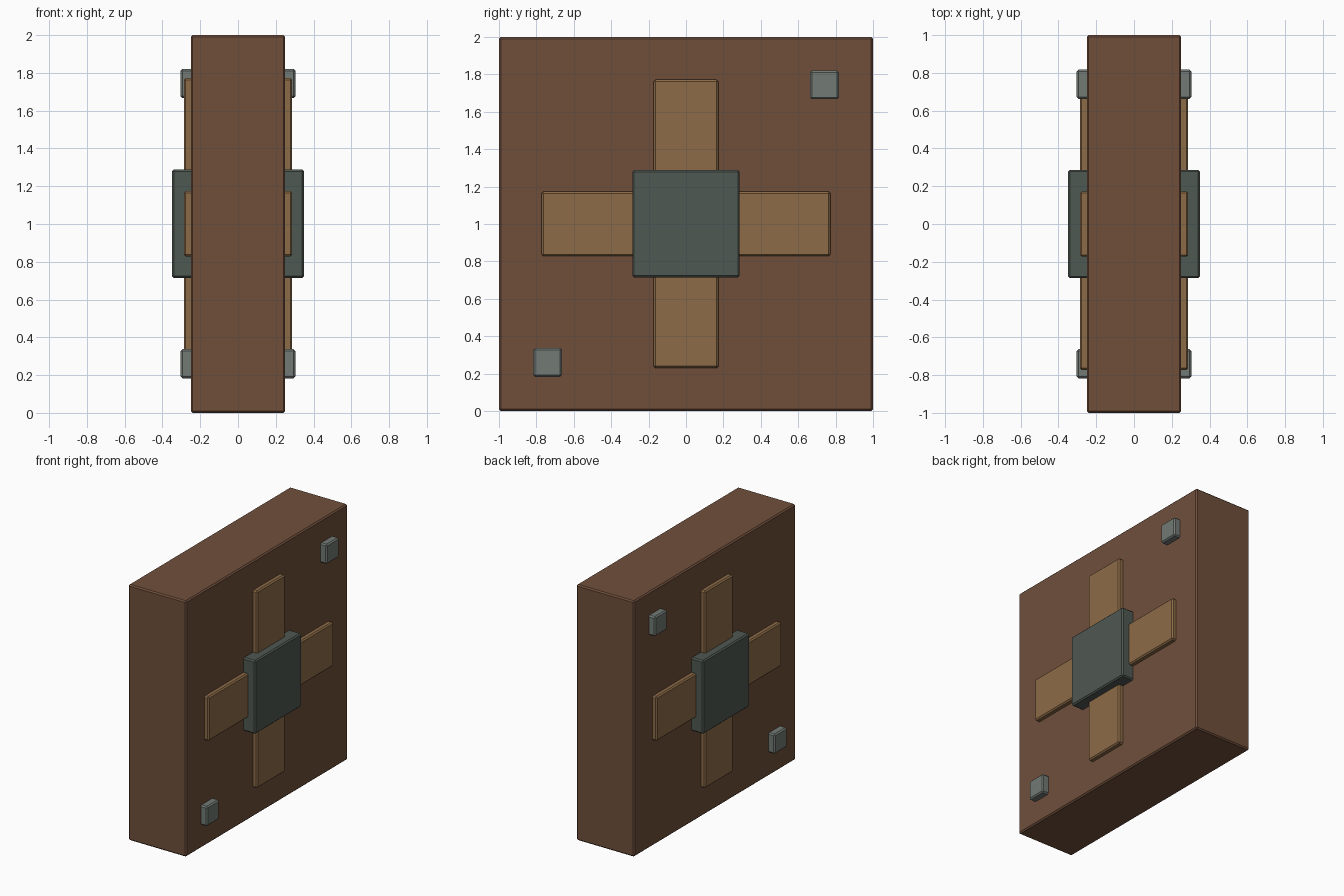
import bpy

if "Cube" in bpy.data.objects:
    bpy.data.objects.remove(bpy.data.objects["Cube"])


def material(name, srgb):
    """Flat material from 0-255 sRGB values."""
    mat = bpy.data.materials.new(name)
    lin = [((c / 255 + 0.055) / 1.055) ** 2.4 for c in srgb]
    mat.diffuse_color = (*lin, 1.0)
    mat.use_nodes = True
    mat.node_tree.nodes["Principled BSDF"].inputs["Base Color"].default_value = mat.diffuse_color
    return mat


BROWN = material("dark_brown_wood", (112, 79, 59))
TAN = material("tan_wood", (140, 107, 71))
SLATE = material("dark_slate", (79, 88, 82))
GREY = material("light_grey_metal", (114, 122, 117))


def box(name, mat, low, high, bevel=0.01, mirrored=True):
    """Bevelled box between two corners, mirrored across x = 0 if wanted."""
    centre = [(a + b) / 2 for a, b in zip(low, high)]
    bpy.ops.mesh.primitive_cube_add(size=1)
    ob = bpy.context.object
    ob.name = name
    ob.data.name = name
    for v in ob.data.vertices:
        v.co = [c + k * (b - a) for c, k, a, b in zip(centre, v.co, low, high)]
    ob.data.materials.append(mat)
    mod = ob.modifiers.new("edge_bevel", 'BEVEL')
    mod.width = bevel
    mod.segments = 1
    if mirrored:
        ob.modifiers.new("both_sides", 'MIRROR').use_axis[0] = True
    return ob


# Main slab
box("slab", BROWN, (-0.25, -1, 0), (0.25, 1, 2), mirrored=False)

# Cross of four arms on both broad faces, tucked under the hub
IN = 0.22
for name, y0, y1, z0, z1 in (
    ("upper_arm", -0.173, 0.173, 1.25, 1.772),
    ("lower_arm", -0.173, 0.173, 0.23, 0.75),
    ("front_arm", -0.772, -0.25, 0.828, 1.174),
    ("back_arm", 0.25, 0.772, 0.828, 1.174),
):
    box(name, TAN, (IN, y0, z0), (0.287, y1, z1))

# Raised central hub
box("hub", SLATE, (IN, -0.287, 0.714), (0.35, 0.287, 1.288))

# Corner studs on one diagonal
for name, y, z in (("upper_stud", 0.74, 1.744), ("lower_stud", -0.74, 0.26)):
    box(name, GREY, (IN, y - 0.077, z - 0.077), (0.304, y + 0.077, z + 0.077))
